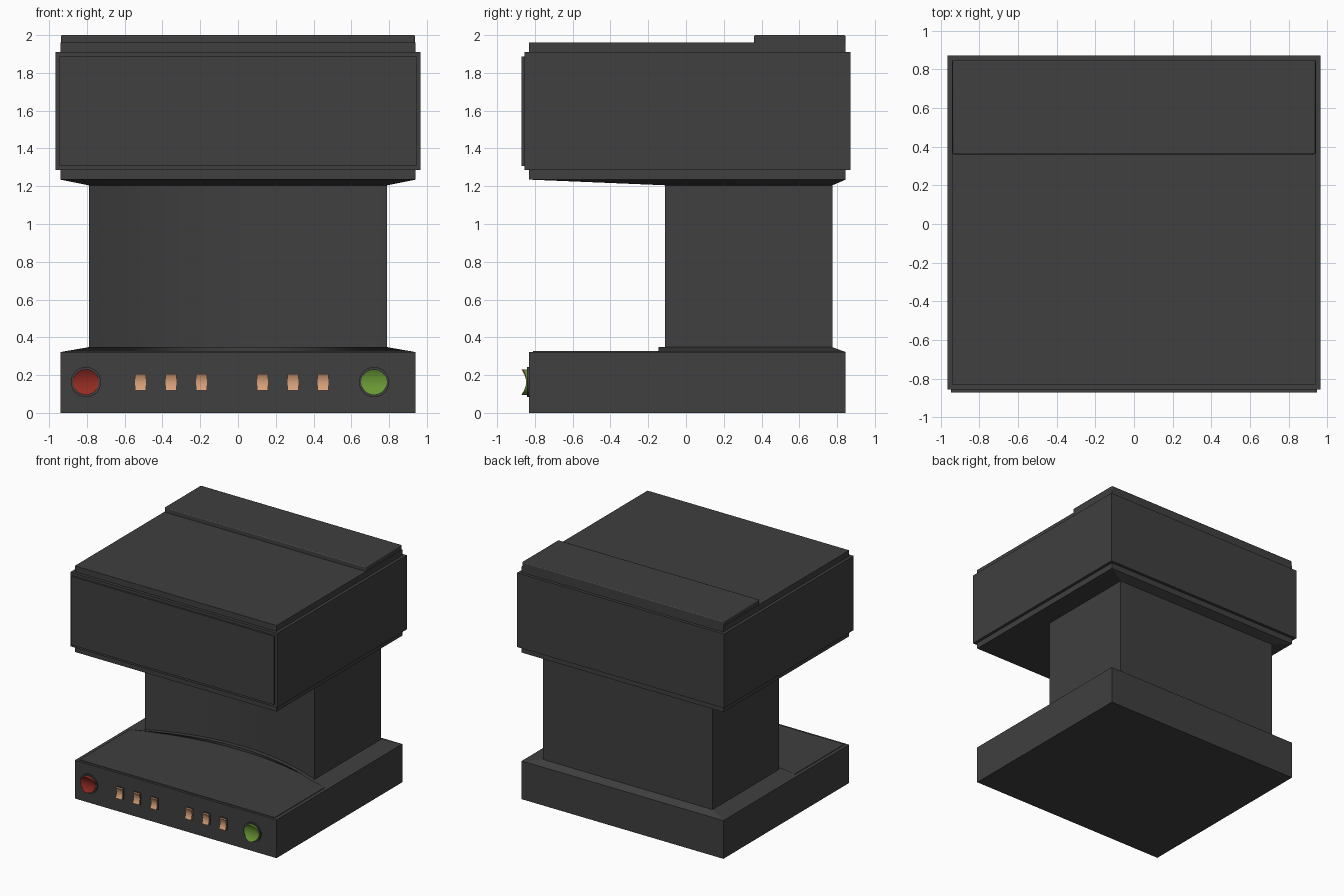
import bpy, bmesh, math

if "Cube" in bpy.data.objects:
    bpy.data.objects.remove(bpy.data.objects["Cube"])


def material(name, rgb):
    m = bpy.data.materials.new(name)
    m.diffuse_color = (*rgb, 1)
    m.use_nodes = True
    m.node_tree.nodes["Principled BSDF"].inputs["Base Color"].default_value = m.diffuse_color
    return m


DARK = material("dark_grey", (0.05, 0.05, 0.05))
RED = material("red", (0.30, 0.025, 0.016))
GREEN = material("green", (0.14, 0.31, 0.035))
PEACH = material("peach", (0.68, 0.35, 0.19))


def finish(bm, name, mat, bevel=0):
    bmesh.ops.recalc_face_normals(bm, faces=bm.faces)
    me = bpy.data.meshes.new(name)
    bm.to_mesh(me)
    bm.free()
    me.materials.append(mat)
    ob = bpy.data.objects.new(name, me)
    bpy.context.collection.objects.link(ob)
    if bevel:
        b = ob.modifiers.new("bevel", 'BEVEL')
        b.width = bevel
        b.segments = 2
    bpy.context.view_layer.objects.active = ob
    bpy.ops.object.select_all(action='DESELECT')
    ob.select_set(True)
    bpy.ops.object.shade_smooth_by_angle(angle=math.radians(20))
    return ob


def loft(name, rings, mat):
    """Skin equal-length rings of points and cap both ends."""
    bm = bmesh.new()
    vs = [[bm.verts.new(p) for p in r] for r in rings]
    n = len(rings[0])
    for a, b in zip(vs, vs[1:]):
        for i in range(n):
            j = (i + 1) % n
            bm.faces.new((a[i], a[j], b[j], b[i]))
    bm.faces.new(vs[0])
    bm.faces.new(vs[-1])
    return finish(bm, name, mat)


def box(name, x0, x1, y0, y1, z0, z1, mat=DARK, bevel=0):
    bm = bmesh.new()
    bmesh.ops.create_cube(bm, size=1)
    for v in bm.verts:
        v.co = ((x0 + x1) / 2 + v.co.x * (x1 - x0),
                (y0 + y1) / 2 + v.co.y * (y1 - y0),
                (z0 + z1) / 2 + v.co.z * (z1 - z0))
    return finish(bm, name, mat, bevel)


def outline(hx, yf, yb, sag, z, n=12):
    """Rectangle whose front edge bows backwards by sag."""
    pts = []
    for i in range(n + 1):
        t = -1 + 2 * i / n
        pts.append((hx * t, yf + sag * (1 - t * t), z))
    return pts + [(hx, yb, z), (-hx, yb, z)]


def rocker(name, x, half_w, half_h, edge, dip, tilt, mat, rounded):
    """Rocker switch with a face dished along z."""
    rings = []
    n = 24
    zc = 0.163
    for i in range(n + 1):
        t = -math.cos(math.pi * i / n)
        w = half_w * max(math.sqrt(max(0, 1 - t * t)), 0.02) if rounded else half_w
        y = edge + dip * (1 - t * t) - tilt * t
        z = zc + half_h * t
        rings.append([(x - w, -0.825, z), (x + w, -0.825, z), (x + w, y, z), (x - w, y, z)])
    loft(name, rings, mat)


SAG = 0.18

# base with drip tray and sloped shoulder
box("base", -0.94, 0.94, -0.83, 0.845, 0, 0.322)
loft("drip_tray", [outline(0.91, -0.145, -0.81, SAG, z) for z in (0.318, 0.327)], DARK)
loft("base_shoulder", [outline(0.94, -0.145, 0.845, SAG, 0.322),
                       outline(0.79, -0.145, 0.775, SAG, 0.348)], DARK)

# column with concave front
loft("column", [outline(0.79, -0.11, 0.775, SAG, z) for z in (0.34, 1.21)], DARK)

# head
loft("head_underside", [outline(0.79, -0.11, 0.775, SAG, 1.205),
                        outline(0.94, -0.83, 0.845, 0, 1.235)], DARK)
box("head_core", -0.94, 0.94, -0.83, 0.845, 1.235, 1.96)
box("head_casing", -0.965, 0.965, -0.855, 0.87, 1.285, 1.91)
box("front_panel", -0.945, 0.945, -0.87, -0.85, 1.308, 1.886)
box("rear_lid", -0.938, 0.938, 0.36, 0.845, 1.95, 2.0, bevel=0.008)

# large round switches with bezels
for name, x, mat, tilt in (("red_switch", -0.805, RED, 0.004), ("green_switch", 0.72, GREEN, -0.004)):
    loft(name + "_bezel", [[(x + 0.08 * math.cos(a * math.pi / 16), y, 0.163 + 0.08 * math.sin(a * math.pi / 16))
                            for a in range(32)] for y in (-0.825, -0.842)], DARK)
    rocker(name, x, 0.068, 0.068, -0.868, 0.022, tilt, mat, True)

# small rocker switches
for i, x in enumerate((-0.515, -0.355, -0.193, 0.13, 0.29, 0.45)):
    box(f"small_switch_frame_{i}", x - 0.033, x + 0.033, -0.836, -0.825, 0.114, 0.212)
    rocker(f"small_switch_{i}", x, 0.029, 0.044, -0.855, 0.013, 0.0, PEACH, False)
